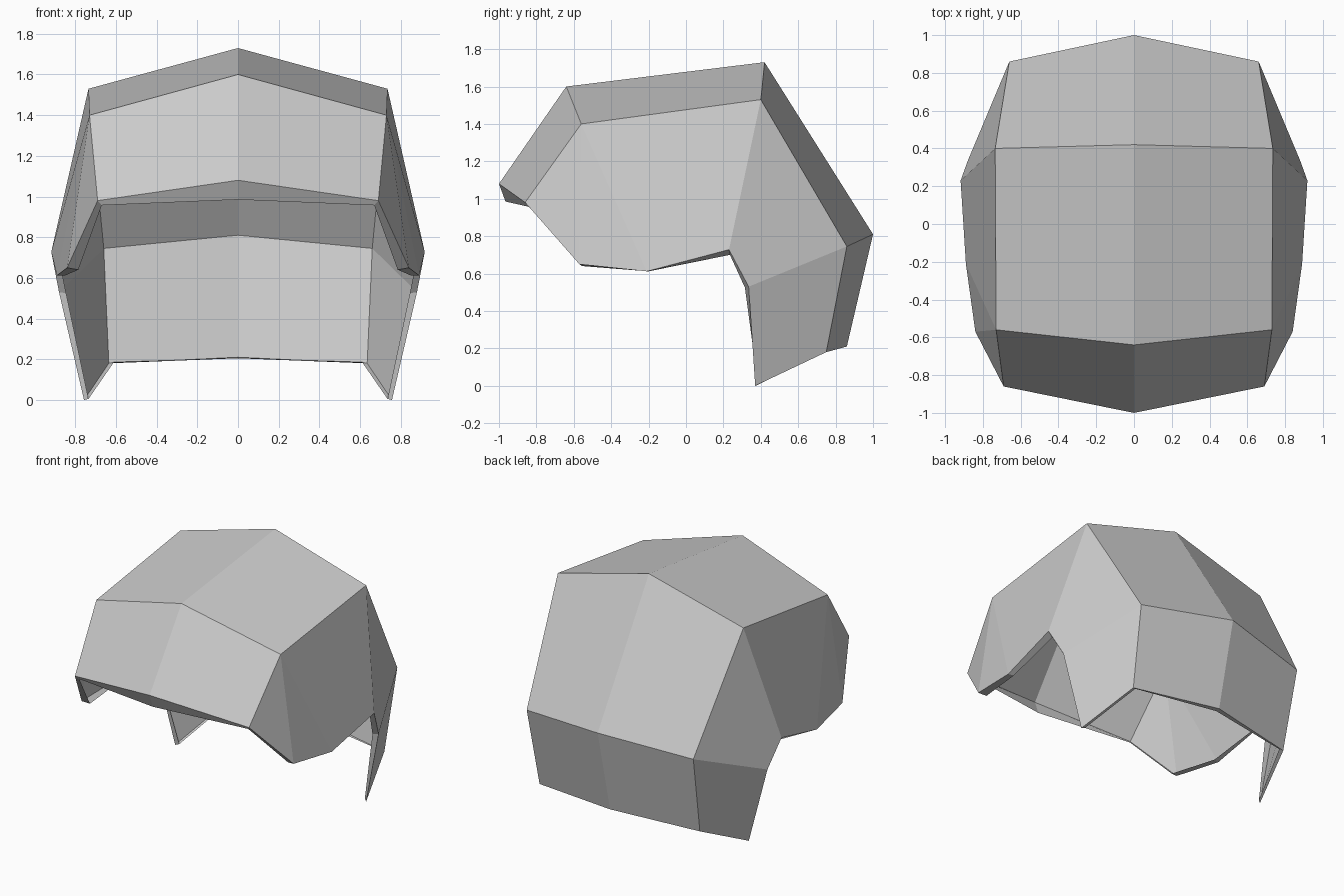
import bpy

if "Cube" in bpy.data.objects:
    bpy.data.objects.remove(bpy.data.objects["Cube"])

# Half-shell section lines, front to back
crown = [(0, -1, 1.08), (0, -.64, 1.6), (0, .42, 1.73), (0, 1, .81), (0, .86, .21)]
temple = [(.69, -.86, .98), (.73, -.56, 1.4), (.735, .4, 1.53), (.66, .86, .745), (.635, .75, .18)]
side_edge = [(.84, -.57, .65), (.89, -.21, .612), (.918, .23, .728), (.88, .335, .53), (.757, .37, 0)]
# Inner edge of the folded rim, running crown front -> side -> crown back
rim_inner = [(0, -.965, .985), (.67, -.84, .957), (.785, -.555, .64), (.85, -.2, .612),
             (.88, .235, .70), (.845, .315, .525), (.735, .385, .005), (.61, .74, .186), (0, .83, .205)]

verts = crown + temple + side_edge + rim_inner
C, T, S, R = 0, 5, 10, 15

# Crown panels, then side panels
faces = [(C + i, T + i, T + i + 1, C + i + 1) for i in range(4)]
faces += [(T, S, T + 1), (T + 1, S, S + 1), (T + 1, S + 1, S + 2, T + 2),
          (T + 2, S + 2, S + 3, T + 3), (T + 3, S + 3, S + 4, T + 4)]

# Folded rim strip around the opening
rim_outer = [C, T, S, S + 1, S + 2, S + 3, S + 4, T + 4, C + 4]
faces += [(rim_outer[i], R + i, R + i + 1, rim_outer[i + 1]) for i in range(8)]

mesh = bpy.data.meshes.new("hair_shell")
mesh.from_pydata(verts, [], faces)
mesh.update()
shell = bpy.data.objects.new("hair_shell", mesh)
bpy.context.collection.objects.link(shell)

# Mirror the half across the centre
mirror = shell.modifiers.new("mirror", 'MIRROR')
mirror.use_clip = True

grey = bpy.data.materials.new("light grey")
grey.diffuse_color = (.6, .6, .6, 1)
grey.use_nodes = True
grey.node_tree.nodes["Principled BSDF"].inputs["Base Color"].default_value = grey.diffuse_color
mesh.materials.append(grey)
